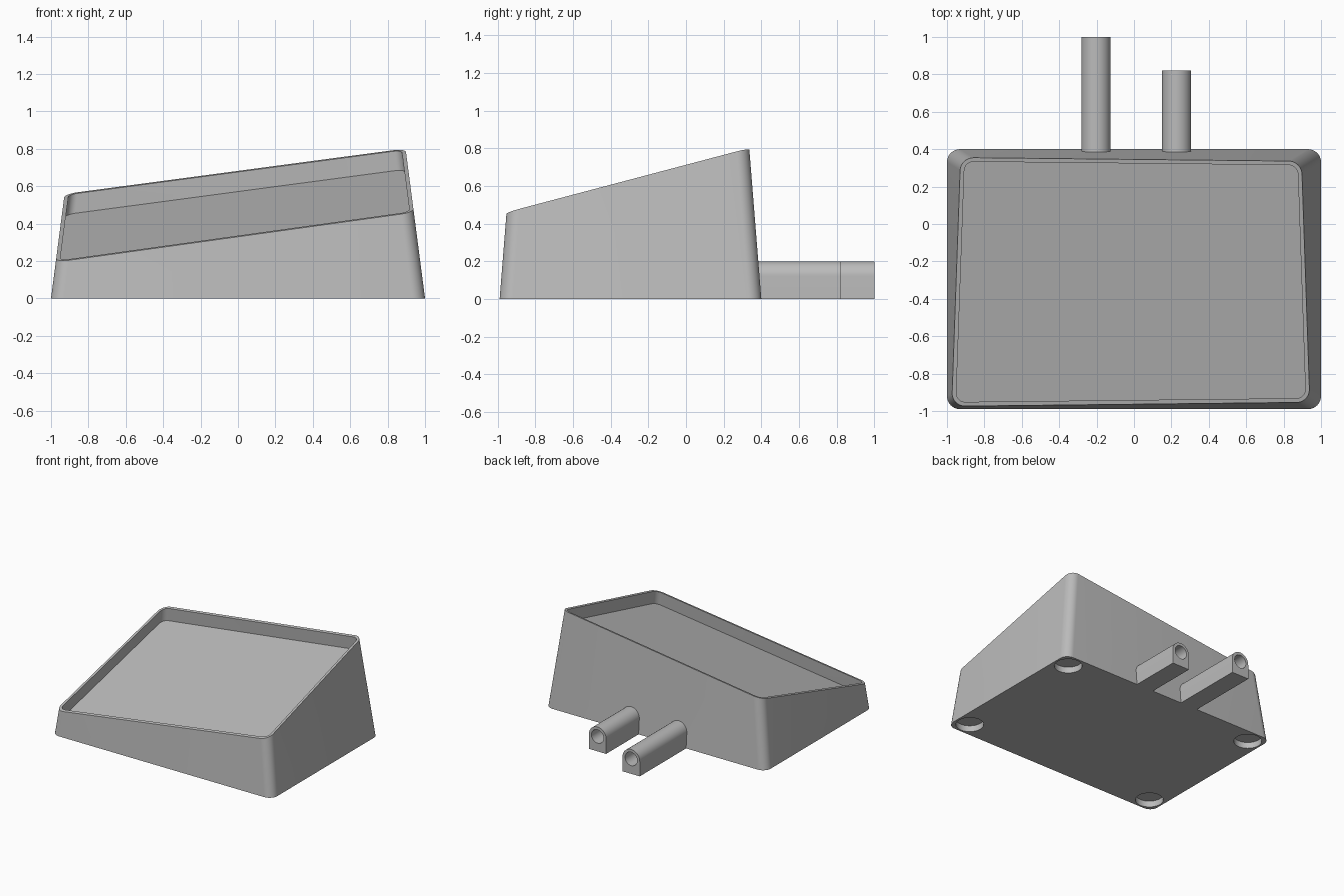
import bpy, bmesh, math
from mathutils import Vector, Matrix

if "Cube" in bpy.data.objects:
    bpy.data.objects.remove(bpy.data.objects["Cube"], do_unlink=True)

grey = bpy.data.materials.new("plain grey")
grey.use_nodes = True
colour = (0.5, 0.5, 0.5, 1)
grey.diffuse_color = colour
grey.node_tree.nodes["Principled BSDF"].inputs["Base Color"].default_value = colour

# Housing footprint, wall taper and the sloping rim plane
HALF_X, FRONT, BACK = 1.0, -0.99, 0.40
TAPER_X, TAPER_Y = 0.13, 0.08
RIM_Z, RISE_X, RISE_Y = 0.589, 0.136, 0.269
CORNER, WALL, RECESS = 0.07, 0.022, 0.107
STEPS = 10


def make_object(name, bm):
    bmesh.ops.recalc_face_normals(bm, faces=bm.faces)
    mesh = bpy.data.meshes.new(name)
    bm.to_mesh(mesh)
    bm.free()
    obj = bpy.data.objects.new(name, mesh)
    bpy.context.collection.objects.link(obj)
    mesh.materials.append(grey)
    return obj


def select_only(obj):
    bpy.ops.object.select_all(action="DESELECT")
    obj.select_set(True)
    bpy.context.view_layer.objects.active = obj


def finish(obj, cutters):
    select_only(obj)
    for cutter in cutters:
        mod = obj.modifiers.new("cut", "BOOLEAN")
        mod.operation, mod.solver, mod.object = "DIFFERENCE", "EXACT", cutter
        bpy.ops.object.modifier_apply(modifier=mod.name)
        bpy.data.objects.remove(cutter, do_unlink=True)
    bpy.ops.object.shade_smooth_by_angle(angle=math.radians(30))


def cylinder_cutter(radius, depth, matrix):
    bm = bmesh.new()
    bmesh.ops.create_cone(bm, cap_ends=True, segments=48, radius1=radius,
                          radius2=radius, depth=depth, matrix=matrix)
    obj = make_object("cutter", bm)
    obj.hide_render = True
    return obj


def outline(bm, inset, drop=None):
    """Rounded rectangle on the tapered walls, at the base or on the rim plane."""
    ring = []
    r = CORNER - inset
    for quarter, (sx, sy) in enumerate([(1, 1), (-1, 1), (-1, -1), (1, -1)]):
        for i in range(STEPS + 1):
            a = (quarter + i / STEPS) * math.pi / 2
            z = 0
            for _ in range(12):
                x = sx * (HALF_X - TAPER_X * z - CORNER) + r * math.cos(a)
                edge = BACK if sy > 0 else FRONT
                y = edge - sy * (TAPER_Y * z + CORNER) + r * math.sin(a)
                if drop is not None:
                    z = RIM_Z - drop + RISE_X * x + RISE_Y * y
            ring.append(bm.verts.new((x, y, z)))
    return ring


# Housing: base, walls, thin rim and sunken sloping tray
bm = bmesh.new()
rings = [outline(bm, 0), outline(bm, 0, 0), outline(bm, WALL, 0), outline(bm, WALL, RECESS)]
for low, high in zip(rings, rings[1:]):
    for i in range(len(low)):
        j = (i + 1) % len(low)
        bm.faces.new((low[i], low[j], high[j], high[i]))
bm.faces.new(rings[0])
bm.faces.new(rings[-1])
housing = make_object("housing", bm)

# Round foot pockets under the four corners
INSET, POCKET = 0.12, 0.05
pockets = [cylinder_cutter(0.105, 2 * POCKET, Matrix.Translation((x, y, 0)))
           for x in (-HALF_X + INSET, HALF_X - INSET)
           for y in (FRONT + INSET, BACK - INSET)]
finish(housing, pockets)


# Cable guides: arched bars with a bore, at the foot of the back wall
def cable_guide(name, x, end):
    radius, height, start = 0.078, 0.2, 0.37
    bm = bmesh.new()
    points = [(x + radius, 0)]
    for i in range(25):
        a = math.pi * i / 24
        points.append((x + radius * math.cos(a), height - radius + radius * math.sin(a)))
    points.append((x - radius, 0))
    face = bm.faces.new([bm.verts.new((px, start, pz)) for px, pz in points])
    ext = bmesh.ops.extrude_face_region(bm, geom=[face], use_keep_orig=True)
    bmesh.ops.translate(bm, vec=Vector((0, end - start, 0)),
                        verts=[v for v in ext["geom"] if isinstance(v, bmesh.types.BMVert)])
    guide = make_object(name, bm)
    bore = cylinder_cutter(0.055, 2, Matrix.Translation((x, end, height - radius))
                           @ Matrix.Rotation(math.pi / 2, 4, "X"))
    finish(guide, [bore])


cable_guide("long_cable_guide", -0.203, 1.0)
cable_guide("short_cable_guide", 0.228, 0.82)
